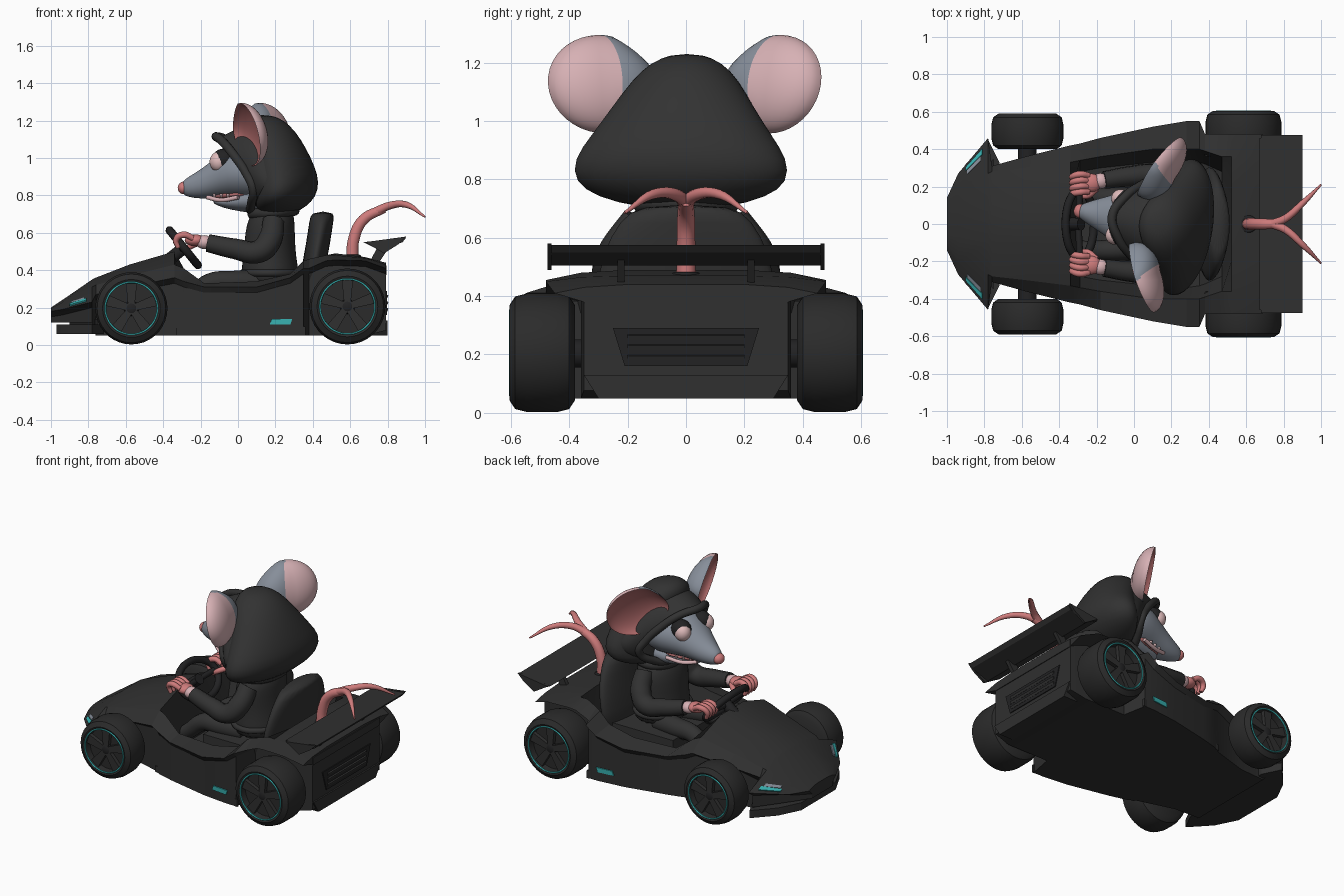
import bpy, bmesh, math
from math import pi, sin, cos
from mathutils import Vector, Matrix

if "Cube" in bpy.data.objects:
    bpy.data.objects.remove(bpy.data.objects["Cube"])


def material(name, *rgb):
    m = bpy.data.materials.new(name)
    m.use_nodes = True
    m.diffuse_color = (*rgb, 1)
    m.node_tree.nodes["Principled BSDF"].inputs["Base Color"].default_value = (*rgb, 1)
    return m


body = material("body_black", .029, .029, .029)
cloth = material("cloth_black", .032, .032, .032)
rubber = material("tyre_black", .024, .024, .024)
dark = material("trim_black", .016, .016, .017)
fur = material("grey_fur", .24, .27, .32)
skin = material("pink_skin", .62, .20, .20)
pale = material("pale_pink", .68, .44, .46)
inner = material("ear_inside", .42, .14, .14)
eye_col = material("eye_pink", .74, .50, .50)
teal = material("teal_light", .04, .45, .45)


def finish(name, bm, mats, angle=40, soft=0):
    bmesh.ops.recalc_face_normals(bm, faces=bm.faces)
    me = bpy.data.meshes.new(name)
    bm.to_mesh(me)
    bm.free()
    ob = bpy.data.objects.new(name, me)
    bpy.context.collection.objects.link(ob)
    for m in mats if isinstance(mats, list) else [mats]:
        me.materials.append(m)
    me.shade_smooth()
    if soft:
        ob.modifiers.new("soft", "SUBSURF").levels = soft
        ob.modifiers["soft"].render_levels = soft
    else:
        me.set_sharp_from_angle(angle=math.radians(angle))
    return ob


def loft(name, rings, mat, caps=True, **kw):
    bm = bmesh.new()
    vs = [[bm.verts.new(p) for p in r] for r in rings]
    n = len(vs[0])
    for a, b in zip(vs, vs[1:]):
        for i in range(n):
            j = (i + 1) % n
            bm.faces.new((a[i], a[j], b[j], b[i]))
    if caps:
        bm.faces.new(vs[0])
        bm.faces.new(vs[-1])
    return finish(name, bm, mat, **kw)


def ellipse(c, u, v, n=20):
    return [Vector(c) + Vector(u) * cos(2*pi*i/n) + Vector(v) * sin(2*pi*i/n) for i in range(n)]


def mirrored(half):
    """Close a half loop that starts and ends on the centre plane."""
    return half + [(x, -y, z) for x, y, z in reversed(half[1:-1])]


def prism(name, outline, offset, mat):
    pts = [Vector(p) for p in outline]
    return loft(name, [pts, [p + Vector(offset) for p in pts]], mat, angle=20)


def box(name, c, size, mat, tilt=0):
    bm = bmesh.new()
    bmesh.ops.create_cube(bm, size=1, matrix=Matrix.Translation(c) @ Matrix.Rotation(tilt, 4, "Y")
                          @ Matrix.Diagonal((*size, 1)))
    return finish(name, bm, mat, angle=20)


def ball(name, c, size, mat):
    bm = bmesh.new()
    bmesh.ops.create_uvsphere(bm, u_segments=20, v_segments=12, radius=1,
                              matrix=Matrix.Translation(c) @ Matrix.Diagonal((*size, 1)))
    return finish(name, bm, mat, angle=180)


def tube(name, pts, radii, mat, closed=False):
    cu = bpy.data.curves.new(name, "CURVE")
    cu.dimensions, cu.bevel_depth, cu.bevel_resolution = "3D", 1, 3
    cu.use_fill_caps, cu.resolution_u = True, 6
    sp = cu.splines.new("BEZIER")
    sp.bezier_points.add(len(pts) - 1)
    sp.use_cyclic_u = closed
    for i, (b, p) in enumerate(zip(sp.bezier_points, pts)):
        b.co, b.handle_left_type, b.handle_right_type = p, "AUTO", "AUTO"
        b.radius = radii[i] if isinstance(radii, list) else radii
    tmp = bpy.data.objects.new(name + "_path", cu)
    bpy.context.collection.objects.link(tmp)
    me = bpy.data.meshes.new_from_object(tmp.evaluated_get(bpy.context.evaluated_depsgraph_get()))
    bpy.data.objects.remove(tmp)
    bm = bmesh.new()
    bm.from_mesh(me)
    bpy.data.meshes.remove(me)
    return finish(name, bm, mat, angle=60)


# Hull: x, floor half width and height, rim, outer edge, bottom half width
hull = [
    (-1.0, .05, .20, .10, .195, .14, .18, .11), (-.94, .08, .24, .20, .225, .27, .19, .2),
    (-.78, .10, .35, .27, .31, .46, .23, .42), (-.76, .10, .36, .28, .32, .31, .27, .3),
    (-.58, .10, .43, .30, .37, .36, .31, .31), (-.34, .12, .50, .33, .43, .42, .36, .38),
    (-.29, .28, .15, .34, .41, .43, .34, .41), (-.18, .30, .15, .36, .33, .46, .31, .44),
    (.10, .33, .15, .40, .34, .52, .31, .5), (.28, .34, .15, .40, .38, .55, .36, .52),
    (.35, .33, .15, .40, .45, .55, .41, .52), (.38, .32, .18, .39, .46, .48, .41, .36),
    (.47, .28, .25, .36, .48, .48, .45, .36), (.52, .20, .49, .36, .48, .48, .455, .36),
    (.68, .20, .47, .36, .465, .48, .45, .36), (.79, .20, .44, .35, .43, .45, .41, .35)]
rings = []
for x, fh, fz, rh, rz, oh, oz, bh in hull:
    zb = .12 if x < -.77 else .05 + max(0, x - .7) * .3
    half = [(fh, fz), (rh, rz), (oh, oz), (bh, oz - .03), (bh, zb)]
    rings.append([(x, y, z) for y, z in half] + [(x, -y, z) for y, z in reversed(half)])
loft("kart_body", rings, body, angle=20)

# Front splitter and rear panel
lip = [(-.97, .18), (-.9, .32), (-.78, .45), (-.72, .33)]
prism("front_splitter", [(x, y, .06) for x, y in lip] + [(x, -y, .06) for x, y in reversed(lip)],
      (0, 0, .05), body)
prism("nose_intake", [(-.9, -.2, .1), (-.9, .2, .1), (-.75, .35, .1), (-.75, -.35, .1)], (0, 0, .04), dark)
prism("rear_vent", [(.79, -.25, .29), (.79, .25, .29), (.79, .21, .16), (.79, -.21, .16)], (.006, 0, 0), dark)
for z in (.19, .225, .26):
    box("vent_slat", (.796, 0, z), (.012, .4, .016), body, .4)
prism("rear_diffuser", [(.7, -.3, .05), (.7, .3, .05), (.7, .35, .13), (.7, -.35, .13)], (.1, 0, 0), body)
box("rear_ledge", (.77, 0, .4), (.05, .7, .05), body)

# Rear wing
prism("wing", [(.67, -.46, .55), (.9, -.46, .575), (.88, -.46, .55), (.76, -.46, .505)], (0, .92, 0), body)

for s in (-1, 1):
    prism("wing_end_plate", [(.68, s*.46, .55), (.9, s*.46, .58), (.86, s*.46, .54), (.78, s*.46, .49)],
          (0, s*.015, 0), body)
    prism("wing_strut", [(.69, s*.21, .42), (.74, s*.21, .42), (.82, s*.21, .54), (.75, s*.21, .53)],
          (0, s*.025, 0), body)

    # Lights and side trim
    prism("headlight", [(-.9, s*.28, .215), (-.9, s*.3, .207), (-.81, s*.4, .232), (-.81, s*.37, .244)],
          (-.002, s*.003, .008), teal)
    prism("headlight_lens", [(-.89, s*.265, .228), (-.89, s*.285, .22), (-.82, s*.358, .24), (-.82, s*.335, .25)],
          (-.002, s*.003, .008), fur)
    prism("side_light", [(.17, s*.508, .11), (.28, s*.52, .11), (.29, s*.521, .14), (.18, s*.511, .14)],
          (0, s*.007, 0), teal)
    prism("side_skirt", [(-.33, s*.38, .05), (.36, s*.51, .05), (.36, s*.51, .1), (-.33, s*.38, .09)],
          (0, s*.015, 0), body)

    # Wheels: lathed tyre, recessed rim, light ring and five spokes
    for tag, cx, r, y0, y1 in (("front", -.57, .193, .4, .59), ("rear", .585, .203, .38, .605)):
        prof = [(.02, y0), (r*.8, y0), (r*.95, y0+.02), (r, y0+.06), (r, y1-.06), (r*.95, y1-.02),
                (r*.8, y1), (r*.74, y1-.005), (r*.7, y1-.05), (.02, y1-.05)]
        loft(tag + "_tyre", [ellipse((cx, s*y, r + .003), (q, 0, 0), (0, 0, q), 36) for q, y in prof], rubber)
        c = Vector((cx, s*(y1 - .004), r + .003))
        tube(tag + "_light_ring", ellipse(c, (r*.72, 0, 0), (0, 0, r*.72), 16), .005, teal, True)
        ball(tag + "_hub", c - Vector((0, s*.03, 0)), (.04, .02, .04), dark)
        for k in range(5):
            a = 2*pi*k/5 + pi/2
            tip = Vector((cos(a), 0, sin(a)))
            side = Vector((-sin(a), 0, cos(a)))
            b = c - Vector((0, s*.04, 0))
            prism(tag + "_spoke", [b - side*.016, b + side*.016, b + tip*r*.7 + side*.03,
                                   b + tip*r*.7 - side*.03], (0, s*.025, 0), body)
        tube(tag + "_axle", [(cx, s*.25, r), (cx, s*.42, r)], .05, dark)

# Seat
loft("seat_back", [ellipse((x, 0, z), (.065, 0, 0), (0, w, 0)) for x, z, w in
     ((.38, .2, .28), (.4, .4, .32), (.43, .55, .29), (.445, .66, .23), (.455, .715, .16))], cloth, soft=1)
box("seat_base", (.15, 0, .23), (.46, .5, .16), cloth)

# Steering wheel
tilt = Matrix.Translation((-.29, 0, .52)) @ Matrix.Rotation(math.radians(51), 4, "Y")
tube("steering_rim", [tilt @ p for p in ellipse((0, 0, 0), (.12, 0, 0), (0, .18, 0), 14)], .022, dark, True)
for y in (-.16, .16):
    tube("steering_spoke", [tilt @ Vector((0, 0, -.01)), tilt @ Vector((0, y, 0))], .018, dark)
tube("steering_column", [tilt @ Vector((0, 0, .01)), tilt @ Vector((0, 0, -.2))], .035, dark)

# Torso, collar, arms and legs
loft("jacket", [ellipse((x, 0, z), (rx, 0, 0), (0, ry, 0)) for x, z, rx, ry in
     ((.18, .3, .15, .19), (.17, .38, .16, .2), (.17, .48, .14, .185), (.17, .6, .135, .2),
      (.18, .68, .125, .19), (.19, .75, .09, .13))], cloth, soft=1)
tube("jacket_hem", ellipse((.17, 0, .385), (.145, 0, 0), (0, .19, 0), 12), .02, cloth, True)
tube("collar", ellipse((.19, 0, .71), (.11, 0, .01), (0, .15, 0), 12), .03, cloth, True)
for s in (-1, 1):
    tube("sleeve", [(.19, s*.16, .66), (.17, s*.23, .56), (.11, s*.26, .5), (-.02, s*.255, .515),
                    (-.16, s*.235, .545)], [.06, .065, .062, .055, .048], cloth)
    tube("leg", [(.12, s*.1, .33), (-.03, s*.13, .335), (-.15, s*.14, .33), (-.24, s*.14, .26),
                 (-.34, s*.13, .18)], [.07, .065, .055, .05, .045], cloth)
    ball("wrist", (-.18, s*.23, .55), (.045, .042, .037), pale)
    ball("palm", (-.23, s*.22, .56), (.055, .05, .032), skin)
    for k in range(4):
        y = s * (.17 + .032*k)
        tube("finger", [(-.24, y*.9 + s*.02, .57), (-.29, y, .59), (-.33, y*.95, .565), (-.32, y*.92, .52)],
             [.016, .018, .017, .012], skin)
    tube("thumb", [(-.2, s*.19, .55), (-.25, s*.15, .53), (-.29, s*.15, .5)], [.018, .017, .011], skin)

# Forked tail
tube("tail", [(.61, 0, .45), (.62, 0, .57), (.67, 0, .67), (.78, 0, .73)], [.034, .032, .03, .025], skin)
tube("tail_ring", ellipse((.61, 0, .47), (.035, 0, 0), (0, .035, 0), 8), .014, dark, True)
for s in (-1, 1):
    tube("tail_fork", [(.74, 0, .715), (.81, s*.03, .745), (.9, s*.11, .75), (1.0, s*.21, .685)],
         [.024, .021, .017, .005], skin)

# Head parts share a slight turn about the neck
brim = mirrored([(-.12, 0, 1.115), (-.07, .11, 1.09), (.01, .19, 1.01), (.08, .24, .92), (.12, .26, .84),
                 (.1, .18, .765), (.07, 0, .72)])
mantle = mirrored([(-.01, 0, 1.18), (.03, .13, 1.14), (.08, .22, 1.05), (.13, .28, .95), (.17, .34, .86),
                   (.16, .26, .755), (.13, 0, .7)])
crown = mirrored([(.12, 0, 1.2), (.13, .13, 1.15), (.16, .22, 1.05), (.19, .29, .95), (.22, .36, .86),
                  (.22, .26, .75), (.2, 0, .7)])
head = [
    loft("face", [ellipse((x, 0, z), (0, ry, 0), (0, 0, rz)) for x, z, ry, rz in
         ((.22, .93, .18, .15), (.08, .93, .22, .16), (-.04, .925, .17, .135), (-.12, .895, .12, .11),
          (-.2, .86, .085, .08), (-.27, .845, .05, .055), (-.305, .84, .03, .035))], fur, soft=1),
    loft("jaw", [ellipse((x, 0, z), (0, ry, 0), (0, 0, rz)) for x, z, ry, rz in
         ((.2, .79, .15, .09), (.1, .78, .15, .08), (.0, .765, .1, .05), (-.08, .762, .065, .03),
          (-.14, .772, .035, .015))], fur, soft=1),
    loft("mouth", [ellipse((x, 0, z), (0, ry, 0), (0, 0, .025)) for x, z, ry in
         ((.08, .81, .15), (-.05, .8, .1), (-.15, .795, .05))], inner, soft=1),
    ball("nose", (-.295, 0, .84), (.033, .038, .034), skin),
    loft("hood", [ellipse(((a + b)/2, 0, z), ((b - a)/2, 0, 0), (0, w, 0), 24) for z, a, b, w in
         ((.7, .12, .3, .15), (.74, .1, .36, .3), (.79, .1, .41, .375), (.87, .11, .43, .375),
          (.95, .09, .41, .315), (1.05, .07, .365, .245), (1.14, .02, .31, .185), (1.2, .03, .25, .125),
          (1.23, .08, .18, .05))], cloth, soft=1),
    loft("hood_front", [brim, mantle, crown], cloth, caps=False, soft=2),
    tube("hood_brim", brim, .024, cloth, True)]
for s in (-1, 1):
    head.append(ball("eye_patch", (-.065, s*.088, .99), (.065, .06, .06), dark))
    head.append(ball("eye", (-.09, s*.1, .98), (.05, .05, .054), eye_col))
    head.append(tube("lip", [(-.16, s*.05, .79), (-.08, s*.09, .775), (.02, s*.13, .79)], .012, pale))
    for k in range(4):
        x, y = -.16 + .04*k, s * (.045 + .02*k)
        head.append(tube("tooth", [(x, y, .81), (x, y, .78)], [.009, .002], eye_col))

    # Cupped ear: hollow front, deeper furry root at the back
    bm = bmesh.new()
    bmesh.ops.create_uvsphere(bm, u_segments=32, v_segments=20, radius=1)
    for f in bm.faces:
        c = f.calc_center_median()
        f.material_index = 0 if c.x < 0 else (1 if c.y * s < .05 - .25 * c.x else 2)
    for v in bm.verts:
        y = v.co.y * s
        v.co.x *= -.75 if v.co.x < 0 else 1 - .5 * min(y, 0)
        if y < -.2:
            v.co.z *= 1 + .4 * (y + .2)
    bmesh.ops.transform(bm, verts=bm.verts, matrix=Matrix.Translation((.09, s*.302, 1.125))
                        @ Matrix.Rotation(s * -.5, 4, "Z") @ Matrix.Rotation(-.22, 4, "Y")
                        @ Matrix.Diagonal((.1, .195, .172, 1)))
    head.append(finish("ear", bm, [inner, fur, pale], 70))

turn = Matrix.Translation((.15, 0, 0)) @ Matrix.Rotation(math.radians(-9), 4, "Z") @ Matrix.Translation((-.15, 0, 0))
for ob in head:
    ob.matrix_world = turn
